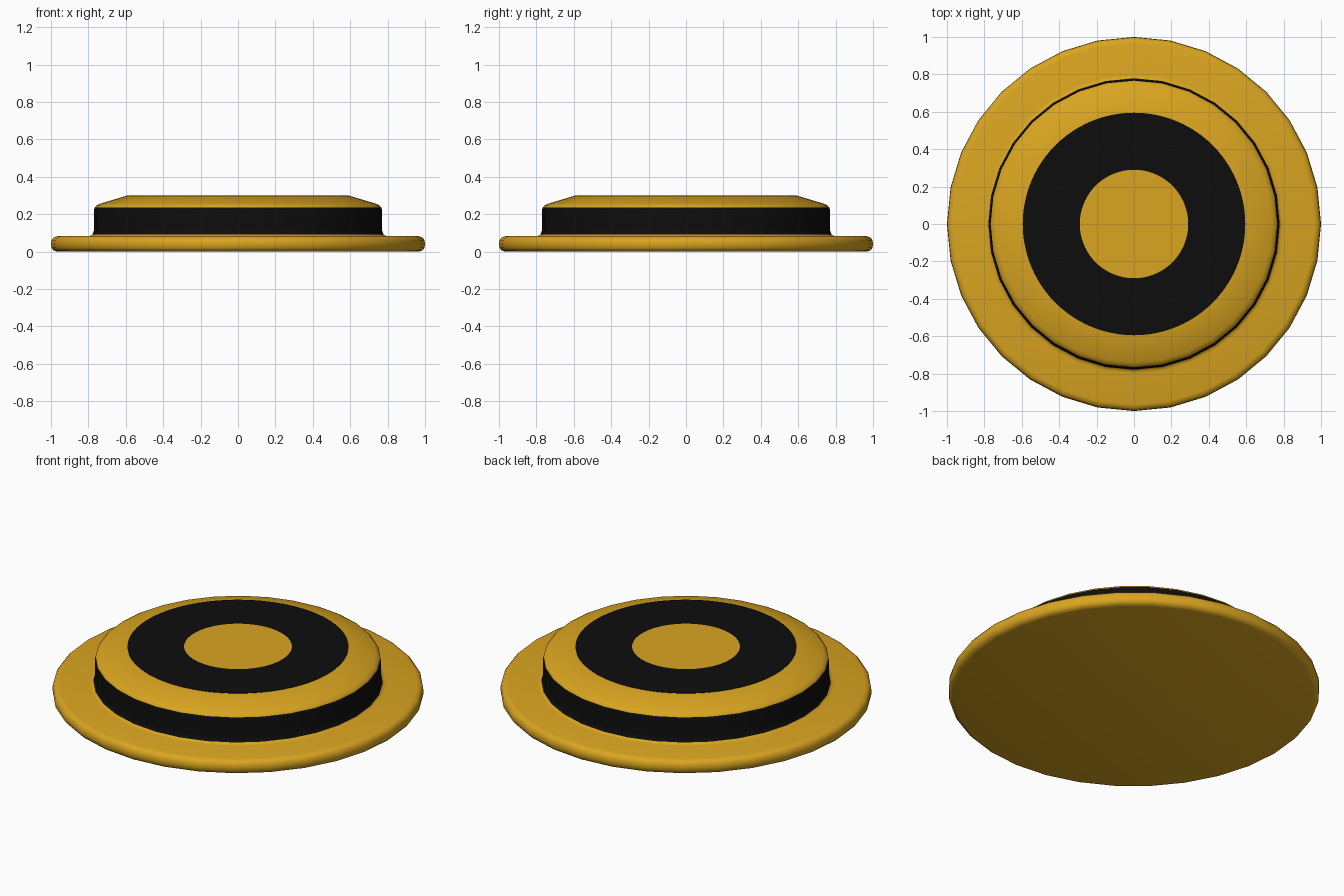
import bpy
import bmesh
from math import cos, sin, tau, radians

cube = bpy.data.objects.get("Cube")
if cube:
    bpy.data.objects.remove(cube, do_unlink=True)


def make_material(name, rgb):
    mat = bpy.data.materials.new(name)
    mat.use_nodes = True
    mat.diffuse_color = (*rgb, 1)
    bsdf = next(n for n in mat.node_tree.nodes if n.type == "BSDF_PRINCIPLED")
    bsdf.inputs["Base Color"].default_value = (*rgb, 1)
    return mat


GOLD = make_material("golden yellow", (0.70, 0.376, 0.0145))
BLACK = make_material("black", (0.004, 0.004, 0.004))


def lathe(name, profile, sides, is_black):
    """Spin (radius, z) points about z; radius 0 closes with a fan."""
    bm = bmesh.new()
    rings = []
    for r, z in profile:
        if r == 0:
            rings.append([bm.verts.new((0, 0, z))] * sides)
        else:
            rings.append([bm.verts.new((r * cos(tau * i / sides), r * sin(tau * i / sides), z))
                          for i in range(sides)])
    for lower, upper in zip(rings, rings[1:]):
        for i in range(sides):
            j = (i + 1) % sides
            corners = dict.fromkeys((lower[i], lower[j], upper[j], upper[i]))
            face = bm.faces.new(list(corners))
            face.material_index = int(is_black(face.calc_center_median()))
    bm.normal_update()
    mesh = bpy.data.meshes.new(name)
    bm.to_mesh(mesh)
    bm.free()
    mesh.materials.append(GOLD)
    mesh.materials.append(BLACK)
    obj = bpy.data.objects.new(name, mesh)
    bpy.context.collection.objects.link(obj)
    bpy.ops.object.select_all(action="DESELECT")
    obj.select_set(True)
    bpy.context.view_layer.objects.active = obj
    bpy.ops.object.shade_smooth_by_angle(angle=radians(50))
    return obj


# Flange, black side wall and sloping shoulder
BAND_BOTTOM, BAND_TOP = 0.092, 0.235
lathe("flanged_body", [
    (0, 0), (0.965, 0), (0.985, 0.006), (0.997, 0.02), (1, 0.041),
    (0.997, 0.062), (0.985, 0.077), (0.965, 0.083),
    (0.80, 0.083), (0.787, 0.086), (0.779, BAND_BOTTOM), (0.772, 0.105),
    (0.77, 0.12), (0.77, 0.22), (0.767, BAND_TOP),
    (0.757, 0.247), (0.74, 0.256), (0.60, 0.298), (0, 0.298),
], 32, lambda c: BAND_BOTTOM < c.z < BAND_TOP and c.length > 0.7)

# Top face: black ring around a gold centre
lathe("ringed_top_face", [(0.595, 0.298), (0.595, 0.3), (0.29, 0.3), (0, 0.3)],
      96, lambda c: c.xy.length > 0.29)
